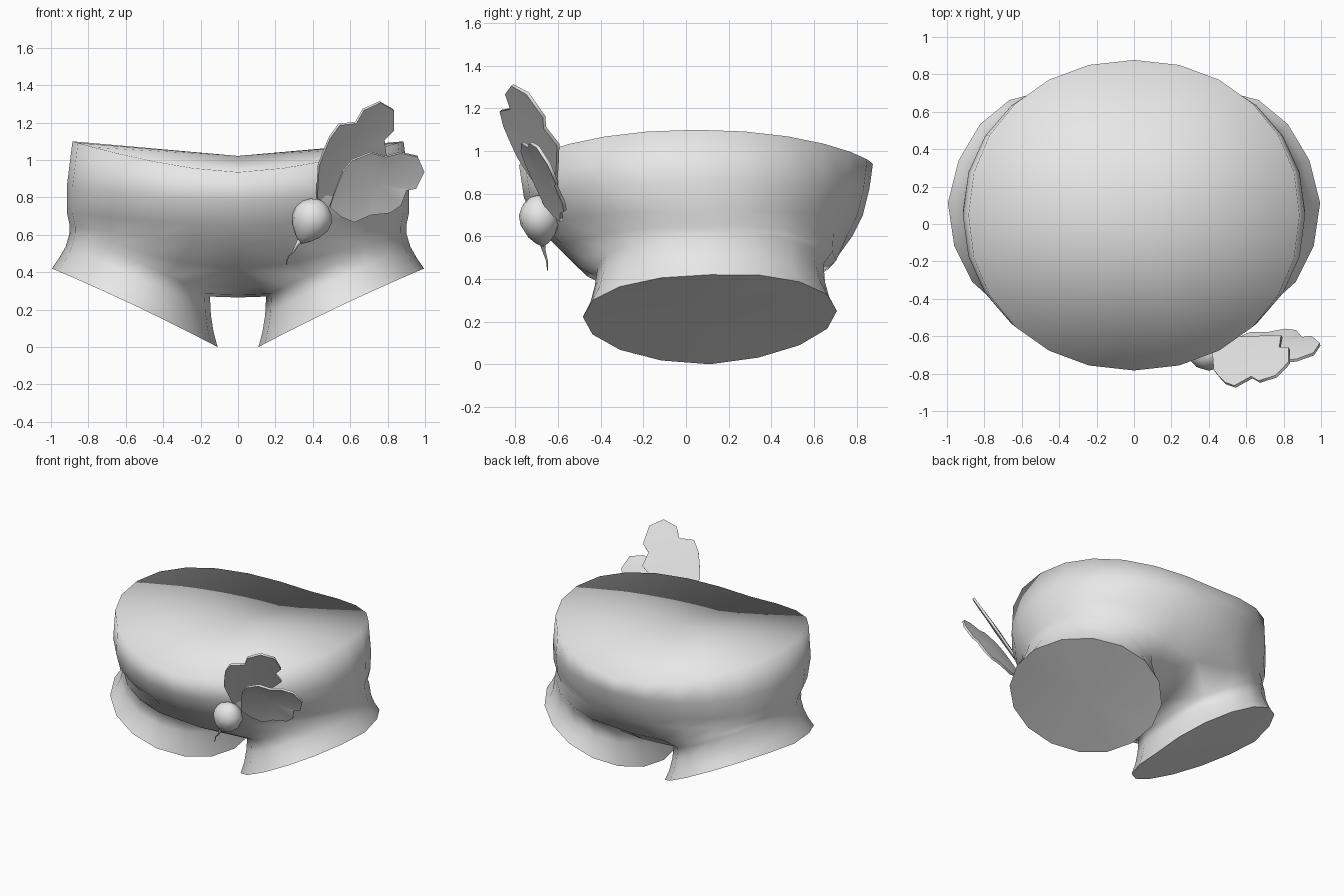
import bpy, bmesh, math
from mathutils import Vector

if "Cube" in bpy.data.objects:
    bpy.data.objects.remove(bpy.data.objects["Cube"])

grey = bpy.data.materials.new("plain_grey")
grey.diffuse_color = (0.8, 0.8, 0.8, 1)
grey.use_nodes = True
grey.node_tree.nodes["Principled BSDF"].inputs["Base Color"].default_value = grey.diffuse_color


def finish(bm, name, smooth=True):
    bmesh.ops.recalc_face_normals(bm, faces=bm.faces)
    me = bpy.data.meshes.new(name)
    bm.to_mesh(me)
    bm.free()
    me.materials.append(grey)
    for p in me.polygons:
        p.use_smooth = smooth
    ob = bpy.data.objects.new(name, me)
    bpy.context.collection.objects.link(ob)
    return ob


# --- shorts: one half is built, then mirrored across x = 0 ---
def torso_point(k, rx, ry, cy, z_front, z_back, z_side):
    a = math.radians(15 * k)
    s, c = math.sin(a), math.cos(a)
    z_mid = z_front if c > 0 else z_back
    z = z_mid + (z_side - z_mid) * abs(s) ** 1.5
    x = 0.0 if k in (0, 12) else rx * s ** 0.96
    return Vector((x, cy - ry * math.copysign(abs(c) ** 0.95, c), z))


def leg_point(j, c, rx, ry, rz, back_x, back_z):
    # the back of each ring is turned inwards and lifted
    a = math.radians(22.5 * j)
    s, co = math.sin(a), math.cos(a)
    back = max(0.0, -co)
    return Vector((c[0] + rx * s - back_x * back, c[1] - ry * co,
                   c[2] + rz * s + 0.012 * max(0.0, co) ** 2 + back_z * back))


bm = bmesh.new()
torso_specs = [  # rx, ry, cy, front z, back z, side z
    (0.885, 0.83, 0.047, 0.935, 0.94, 1.10),
    (0.915, 0.81, 0.05, 0.78, 0.82, 0.86),
    (0.915, 0.765, 0.065, 0.65, 0.70, 0.72),
    (0.90, 0.69, 0.09, 0.545, 0.60, 0.65),
]
torso = [[bm.verts.new(torso_point(k, *s)) for k in range(13)] for s in torso_specs]
leg_specs = [  # centre, rx, ry, rz, back shift in x, back lift
    ((0.525, 0.115, 0.44), 0.375, 0.53, 0.17, 0.03, 0.03),
    ((0.533, 0.112, 0.355), 0.388, 0.54, 0.183, 0.04, 0.032),
    ((0.543, 0.112, 0.28), 0.412, 0.56, 0.198, 0.05, 0.035),
    ((0.552, 0.112, 0.21), 0.443, 0.596, 0.21, 0.06, 0.04),
]
leg = [[bm.verts.new(leg_point(j, *s)) for j in range(16)] for s in leg_specs]
neck, low = leg[0], torso[-1]
# crotch centre line
mid = {j: bm.verts.new((0, neck[j].co.y, neck[j].co.z - 0.005)) for j in range(10, 15)}
mid[14].co.y -= 0.02
mid[10].co.y += 0.02
# rounded seat ring between hips and leg necks
seat = []
for k in range(13):
    goal = mid[14] if k == 0 else mid[10] if k == 12 else neck[(k - 2) % 16]
    c = math.cos(math.radians(15 * k))
    bulge = Vector((0, -0.025 * c * abs(c), -0.02 * c * c))
    seat.append(bm.verts.new(low[k].co.lerp(goal.co, 0.5) + bulge))
torso.append(seat)

# torso walls
for a, b in zip(torso, torso[1:]):
    for k in range(12):
        bm.faces.new((a[k], a[k + 1], b[k + 1], b[k]))
# seat into leg neck
for k in range(12):
    bm.faces.new((seat[k], seat[k + 1], neck[(k - 1) % 16], neck[(k - 2) % 16]))
# crotch strip
for j in range(10, 14):
    bm.faces.new((neck[j], neck[j + 1], mid[j + 1], mid[j]))
bm.faces.new((seat[0], neck[14], mid[14]))
bm.faces.new((seat[12], neck[10], mid[10]))
# flared leg collar and closed, crisp-edged leg end
for a, b in zip(leg, leg[1:]):
    for j in range(16):
        bm.faces.new((a[j], a[(j + 1) % 16], b[(j + 1) % 16], b[j]))
hub = bm.verts.new(sum((v.co for v in leg[-1]), Vector()) / 16)
for j in range(16):
    bm.faces.new((leg[-1][j], leg[-1][(j + 1) % 16], hub))
    bm.edges.get((leg[-1][j], leg[-1][(j + 1) % 16])).smooth = False
# closed waist
top = bm.verts.new((0, 0.045, 1.022))
for k in range(12):
    bm.faces.new((torso[0][k], torso[0][k + 1], top))
# mirrored half
geom = bm.verts[:] + bm.edges[:] + bm.faces[:]
copy = bmesh.ops.duplicate(bm, geom=geom)["geom"]
for v in copy:
    if isinstance(v, bmesh.types.BMVert):
        v.co.x = -v.co.x
bmesh.ops.remove_doubles(bm, verts=bm.verts, dist=0.0005)
finish(bm, "shorts")

# --- radish bulb: a turned profile on a tilted axis ---
base = Vector((0.335, -0.67, 0.555))
axis = Vector((0.11, -0.03, 0.24)).normalized()
side = axis.cross(Vector((0, 1, 0))).normalized()
depth = axis.cross(side)
profile = [(0.0, 0.008), (0.03, 0.045), (0.07, 0.08), (0.12, 0.104),
           (0.17, 0.106), (0.21, 0.086), (0.24, 0.052), (0.255, 0.015)]
bm = bmesh.new()
rings = []
for h, r in profile:
    rings.append([bm.verts.new(base + axis * h + (side * math.cos(t) + depth * 0.9 * math.sin(t)) * r)
                  for t in (math.tau * i / 12 for i in range(12))])
for a, b in zip(rings, rings[1:]):
    for i in range(12):
        bm.faces.new((a[i], a[(i + 1) % 12], b[(i + 1) % 12], b[i]))
bm.faces.new(rings[0])
bm.faces.new(rings[-1])
finish(bm, "radish_bulb")

# --- thin root tail, tapering ---
path = [(0.345, -0.675, 0.585, 0.022), (0.315, -0.67, 0.545, 0.011), (0.295, -0.66, 0.51, 0.007),
        (0.268, -0.652, 0.485, 0.005), (0.258, -0.65, 0.44, 0.002)]
bm = bmesh.new()
rings = [[bm.verts.new((x + r * math.cos(t), y + r * math.sin(t), z))
          for t in (math.tau * i / 6 for i in range(6))] for x, y, z, r in path]
for a, b in zip(rings, rings[1:]):
    for i in range(6):
        bm.faces.new((a[i], a[(i + 1) % 6], b[(i + 1) % 6], b[i]))
bm.faces.new(rings[0])
bm.faces.new(rings[-1])
finish(bm, "root_tail")


# --- lobed leaves: outlines laid on a leaning plane, slightly dished and thickened ---
def leaf(name, outline, y0, slope_x, slope_z, dish):
    x0, z0 = outline[0]
    n = Vector((-slope_x, 1, -slope_z)).normalized()
    pts = [Vector((x, y0 + slope_x * (x - x0) + slope_z * (z - z0), z)) for x, z in outline]
    m = len(pts)
    centre = sum(pts, Vector()) / m + n * dish
    bm = bmesh.new()
    sheets = []
    for off in (-0.008, 0.008):
        sheets.append(([bm.verts.new(p + n * off) for p in pts], bm.verts.new(centre + n * off)))
    (front, hub_f), (back, hub_b) = sheets
    for i in range(m):
        k = (i + 1) % m
        bm.faces.new((front[i], front[k], hub_f))
        bm.faces.new((back[k], back[i], hub_b))
        bm.faces.new((front[i], back[i], back[k], front[k]))
        for ring in (front, back):
            bm.edges.get((ring[i], ring[k])).smooth = False
    finish(bm, name)


leaf("upper_leaf", [(0.42, 0.79), (0.43, 0.97), (0.46, 1.05), (0.49, 1.12), (0.54, 1.19), (0.63, 1.20),
                    (0.67, 1.27), (0.76, 1.31), (0.83, 1.27), (0.83, 1.16), (0.78, 1.11),
                    (0.79, 1.03), (0.71, 0.96), (0.60, 0.87), (0.48, 0.76)], -0.665, 0.63, -0.70, 0.01)
leaf("lower_leaf", [(0.49, 0.75), (0.52, 0.84), (0.56, 0.94), (0.61, 1.00), (0.71, 1.04), (0.79, 1.02),
                    (0.87, 1.04), (0.96, 1.02), (0.995, 0.94), (0.95, 0.85), (0.90, 0.84), (0.87, 0.76),
                    (0.81, 0.72), (0.71, 0.71), (0.62, 0.67), (0.55, 0.70)], -0.66, 0.24, -0.55, 0.02)
